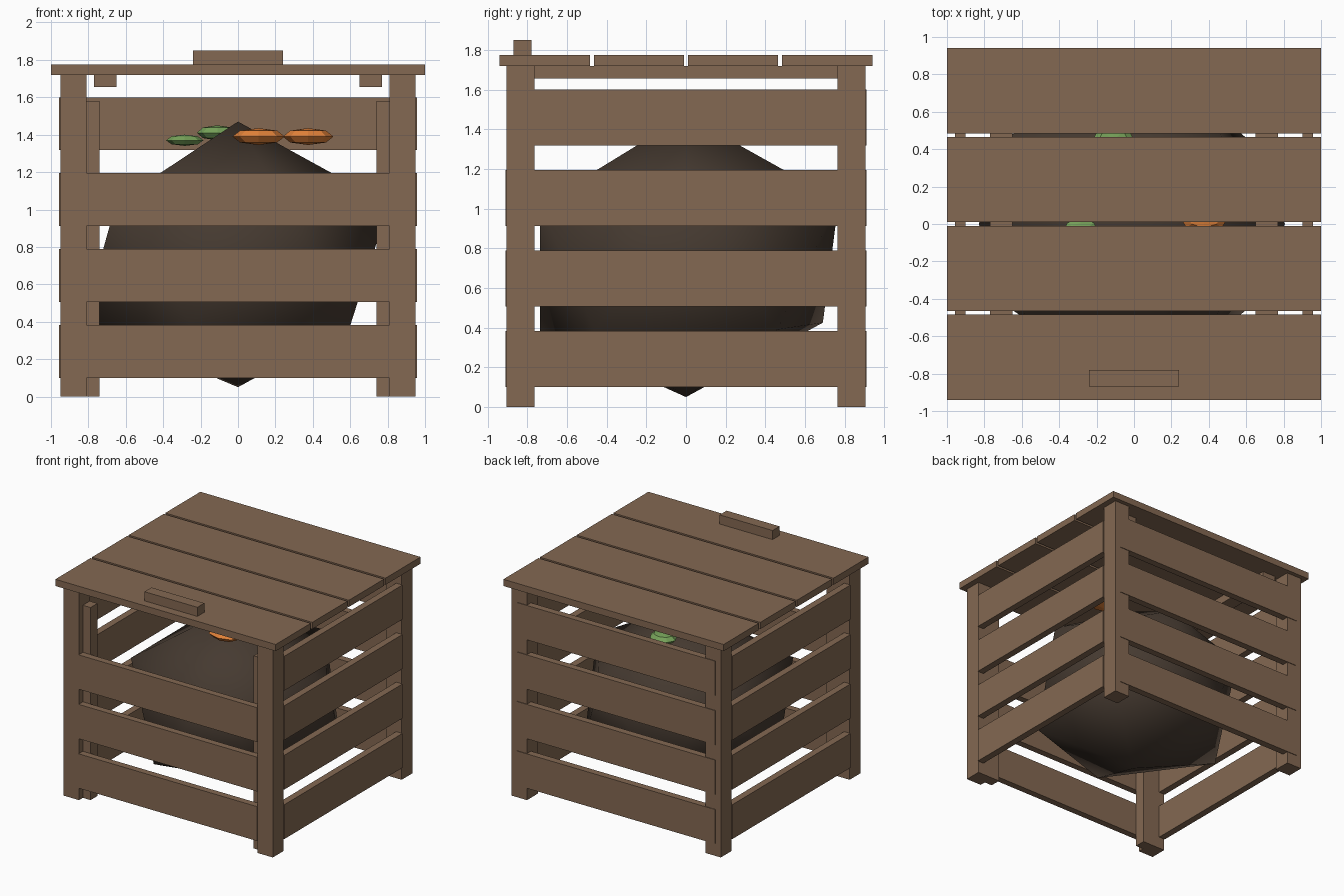
import bpy, bmesh
from mathutils import Vector

if "Cube" in bpy.data.objects:
    bpy.data.objects.remove(bpy.data.objects["Cube"])


def material(name, rgb):
    m = bpy.data.materials.new(name)
    m.diffuse_color = (*rgb, 1)
    m.use_nodes = True
    m.node_tree.nodes["Principled BSDF"].inputs["Base Color"].default_value = m.diffuse_color
    return m


WOOD = material("wood", (0.23, 0.14, 0.085))
SOIL = material("compost", (0.06, 0.042, 0.03))
ORANGE = material("orange_peel", (0.75, 0.22, 0.04))
GREEN = material("green_leaf", (0.18, 0.36, 0.10))


def finish(name, bm, mat, smooth=False):
    bmesh.ops.recalc_face_normals(bm, faces=bm.faces)
    me = bpy.data.meshes.new(name)
    bm.to_mesh(me)
    bm.free()
    me.materials.append(mat)
    for p in me.polygons:
        p.use_smooth = smooth
    ob = bpy.data.objects.new(name, me)
    bpy.context.collection.objects.link(ob)
    return ob


def box(name, x, y, z):
    """Wooden board between the given (min, max) limits."""
    bm = bmesh.new()
    bmesh.ops.create_cube(bm, size=1)
    for v in bm.verts:
        v.co = Vector([(r[0] + r[1]) / 2 + c * (r[1] - r[0])
                       for r, c in zip((x, y, z), v.co)])
    return finish(name, bm, WOOD)


def span(a, b, sign):
    return tuple(sorted((a * sign, b * sign)))


# Corner posts, front slat rails and lid battens
for sx, side in ((-1, "left"), (1, "right")):
    for sy, end in ((-1, "front"), (1, "back")):
        box(f"{end}_{side}_post", span(0.81, 0.95, sx), span(0.765, 0.905, sy), (0, 1.72))
    box(f"{side}_slat_rail", span(0.74, 0.81, sx), (-0.855, -0.765), (0, 1.58))
    box(f"{side}_lid_batten", span(0.65, 0.77, sx), (-0.8, 0.8), (1.655, 1.72))

# Slats: four rows on the sides and back, three in the open front
for i in range(4):
    z = (0.10 + 0.406 * i, 0.382 + 0.406 * i)
    box(f"left_slat_{i + 1}", (-0.957, -0.90), (-0.765, 0.765), z)
    box(f"right_slat_{i + 1}", (0.90, 0.957), (-0.765, 0.765), z)
    box(f"back_slat_{i + 1}", (-0.90, 0.90), (0.853, 0.91), z)
    if i < 3:
        box(f"front_slat_{i + 1}", (-0.81, 0.81), (-0.91, -0.855), z)

# Lid planks and handle
for i in range(4):
    y = -0.94 + 0.475 * i
    box(f"lid_plank_{i + 1}", (-1, 1), (y, y + 0.455), (1.72, 1.775))
box("lid_handle", (-0.24, 0.24), (-0.87, -0.78), (1.775, 1.85))

# Compost heap: an uneven twenty-sided lump
bm = bmesh.new()
heap = [(0, 0, 0.05), (0, 0, 1.47),
        (0.60, -0.46, 0.38), (-0.25, -0.735, 0.38), (-0.83, 0, 0.40),
        (-0.25, 0.69, 0.425), (0.60, 0.46, 0.39),
        (0.25, -0.735, 1.02), (-0.65, -0.46, 1.04), (-0.65, 0.48, 1.04),
        (0.25, 0.77, 1.04), (0.807, 0, 1.027)]
for p in heap:
    bm.verts.new(p)
bmesh.ops.convex_hull(bm, input=bm.verts)
finish("compost_heap", bm, SOIL, smooth=True)

# Kitchen scraps on top of the heap
scraps = [("orange_scrap_1", ORANGE, (0.11, -0.32, 1.39), (0.14, 0.10, 0.045)),
          ("orange_scrap_2", ORANGE, (0.375, 0.05, 1.39), (0.135, 0.10, 0.045)),
          ("green_scrap_1", GREEN, (-0.11, 0.45, 1.41), (0.11, 0.09, 0.04)),
          ("green_scrap_2", GREEN, (-0.285, -0.05, 1.37), (0.10, 0.08, 0.03))]
for name, mat, loc, size in scraps:
    bm = bmesh.new()
    bmesh.ops.create_uvsphere(bm, u_segments=8, v_segments=4, radius=1)
    for v in bm.verts:
        v.co = Vector([l + s * c for l, s, c in zip(loc, size, v.co)])
    finish(name, bm, mat)
